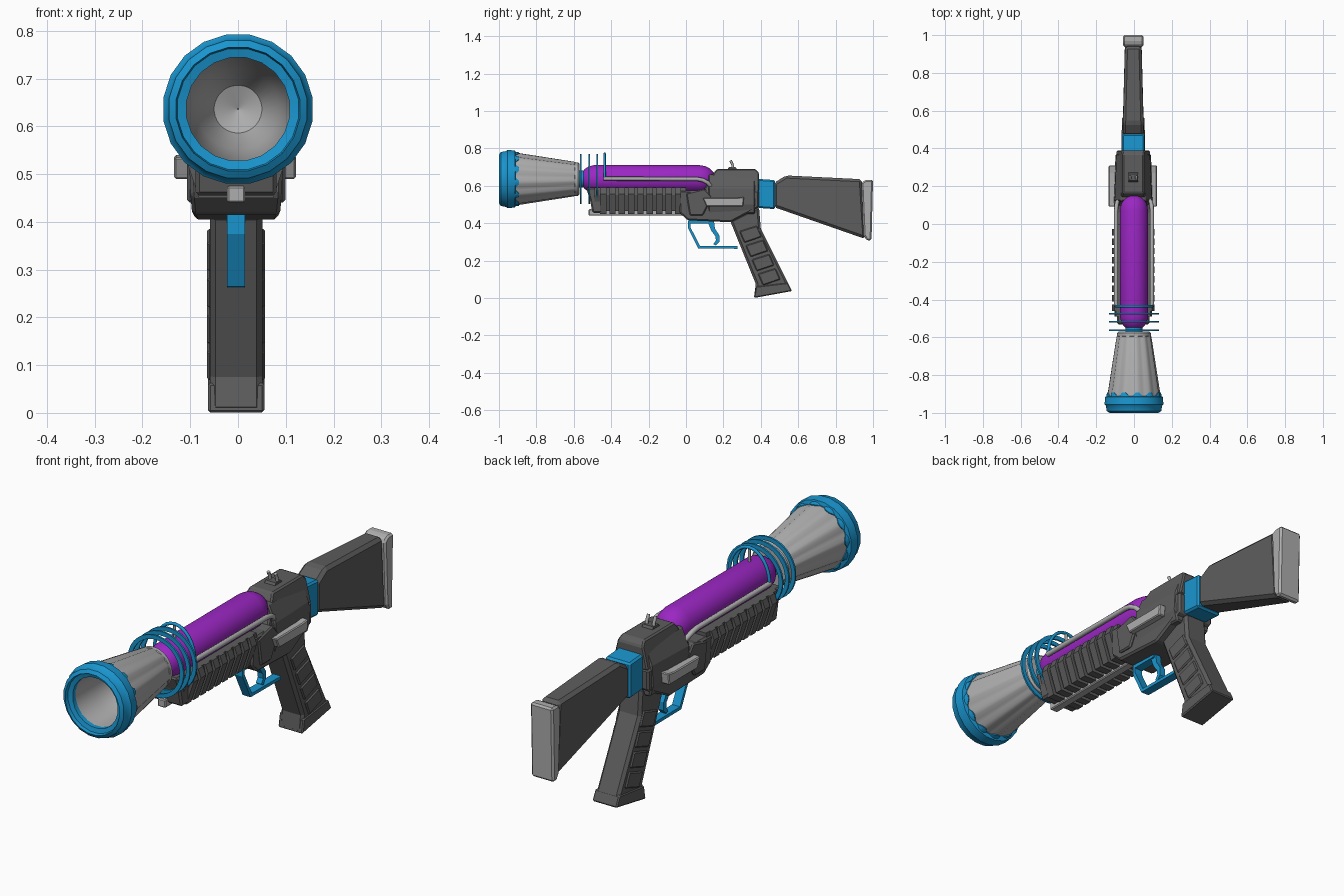
import bpy, bmesh, math

def material(name, col):
    m = bpy.data.materials.new(name)
    m.diffuse_color = (*col, 1)
    return m

BLUE = material("blue", (0.01, 0.30, 0.62))
PURPLE = material("purple", (0.33, 0.02, 0.55))
DARK = material("dark_grey", (0.11, 0.11, 0.11))
GREY = material("light_grey", (0.42, 0.42, 0.42))
AX = 0.636   # height of the barrel axis
CX = -0.004  # small sideways offset of the stock and grip

def finish(name, bm, mat, bevel=0, smooth=False):
    bmesh.ops.recalc_face_normals(bm, faces=bm.faces)
    me = bpy.data.meshes.new(name)
    bm.to_mesh(me)
    bm.free()
    ob = bpy.data.objects.new(name, me)
    bpy.context.collection.objects.link(ob)
    me.materials.append(mat)
    if bevel:
        b = ob.modifiers.new("bevel", 'BEVEL')
        b.width, b.segments, b.limit_method = bevel, 1, 'ANGLE'
    if smooth:
        bpy.context.view_layer.objects.active = ob
        ob.select_set(True)
        bpy.ops.object.shade_smooth_by_angle(angle=math.radians(35))
        ob.select_set(False)
    return ob

def prism(name, pts, w, mat, bevel=0, x=CX):
    """Side outline (y, z[, half width]) extruded across x."""
    bm = bmesh.new()
    sides = [[bm.verts.new((x + s * (p[2] if len(p) > 2 else w), p[0], p[1])) for p in pts] for s in (-1, 1)]
    n = len(pts)
    for s in sides:
        bm.faces.new(s)
    for i in range(n):
        j = (i + 1) % n
        bm.faces.new((sides[0][i], sides[0][j], sides[1][j], sides[1][i]))
    return finish(name, bm, mat, bevel)

def section(name, half, y0, y1, mat, bevel=0, scale1=1):
    """Mirrored cross-section (x, z) swept from y0 to y1."""
    loop = half + [(-a, b) for a, b in reversed(half)]
    bm = bmesh.new()
    ends = [[bm.verts.new((CX + a * k, y, b)) for a, b in loop] for y, k in ((y0, 1), (y1, scale1))]
    for e in ends:
        bm.faces.new(e)
    for i in range(len(loop)):
        j = (i + 1) % len(loop)
        bm.faces.new((ends[0][i], ends[0][j], ends[1][j], ends[1][i]))
    return finish(name, bm, mat, bevel)

def lathe(name, prof, seg, mat, closed=False, mod=None, smooth=True):
    """Profile (y, r) turned round the barrel axis."""
    bm = bmesh.new()
    rows = []
    for y, r in prof:
        row = []
        for k in range(seg):
            yy, rr = mod(y, r, k) if mod else (y, r)
            a = 2 * math.pi * (k + 0.5) / seg
            row.append(bm.verts.new((rr * math.sin(a), yy, AX + rr * math.cos(a))))
        rows.append(row)
    pairs = list(zip(rows, rows[1:])) + ([(rows[-1], rows[0])] if closed else [])
    for a, b in pairs:
        for k in range(seg):
            j = (k + 1) % seg
            bm.faces.new((a[k], a[j], b[j], b[k]))
    return finish(name, bm, mat, 0, smooth)

def tube(name, pts, r, mat):
    cu = bpy.data.curves.new(name, 'CURVE')
    cu.dimensions, cu.bevel_depth, cu.bevel_resolution, cu.use_fill_caps = '3D', r, 2, True
    sp = cu.splines.new('POLY')
    sp.points.add(len(pts) - 1)
    for p, c in zip(sp.points, pts):
        p.co = (*c, 1)
    ob = bpy.data.objects.new(name, cu)
    bpy.context.collection.objects.link(ob)
    cu.materials.append(mat)

# Flared muzzle: fluted bell, stepped blue cuff, rim and bore
def flute(y, r, k):
    return y, r * (1.0 if k % 4 < 2 else 0.95)

def cuff(y, r, k):
    raised = k % 4 < 2
    return (y + (0.0 if raised or y < -0.9 else -0.018)), r * (1.0 if raised else 0.96)

lathe("bell", [(-0.585, 0.087), (-0.60, 0.093), (-0.92, 0.143)], 48, GREY, mod=flute)
lathe("bell_cuff", [(-0.892, 0.136), (-0.892, 0.143), (-0.925, 0.149)], 48, BLUE, mod=cuff)
lathe("muzzle_rim", [(-0.91, 0.135), (-0.915, 0.154), (-0.955, 0.158), (-0.962, 0.151), (-0.99, 0.146),
                     (-1.0, 0.131), (-0.985, 0.128), (-0.98, 0.109), (-0.96, 0.109)], 20, BLUE)
lathe("bore", [(-0.975, 0.110), (-0.85, 0.104), (-0.72, 0.085), (-0.65, 0.05), (-0.63, 0.001)], 32, GREY)
lathe("bell_collar", [(-0.60, 0.02), (-0.60, 0.084), (-0.593, 0.09), (-0.578, 0.09), (-0.57, 0.083),
                      (-0.57, 0.02)], 32, GREY)
lathe("neck", [(-0.58, 0.045), (-0.54, 0.045)], 24, BLUE)

# Energy barrel
lathe("barrel", [(-0.553, 0.002), (-0.55, 0.043), (-0.54, 0.055), (-0.52, 0.068), (-0.49, 0.075), (0.07, 0.075),
                 (0.105, 0.069), (0.13, 0.055), (0.15, 0.032), (0.155, 0.002)], 28, PURPLE)

# Coil rings and the arch joining the two pipes
for i, y in enumerate((-0.562, -0.518, -0.474)):
    lathe(f"coil_ring_{i + 1}", [(y - 0.004, 0.134), (y + 0.004, 0.134), (y + 0.004, 0.116), (y - 0.004, 0.116)],
          32, BLUE, closed=True)
arch = [(0.097 * math.cos(a), -0.435, AX + 0.135 * math.sin(a)) for a in [math.pi * t / 16 for t in range(17)]]
tube("pipe_arch", arch, 0.007, BLUE)
tube("front_sight", [(0, -0.435, 0.70), (0, -0.435, 0.765)], 0.006, GREY)

# Side pipes curving into the receiver
for s, side in ((-1, "left"), (1, "right")):
    tube(f"{side}_pipe", [(s * 0.095, -0.44, 0.638), (s * 0.095, 0.06, 0.636), (s * 0.094, 0.09, 0.630),
                          (s * 0.090, 0.115, 0.617), (s * 0.080, 0.13, 0.60), (s * 0.065, 0.14, 0.585)], 0.011, GREY)

# Ribbed handguard
section("handguard", [(0.092, 0.59), (0.098, 0.55), (0.066, 0.465)], -0.49, 0.0, DARK)
prism("handguard_nose", [(-0.535, 0.59), (-0.45, 0.59), (-0.45, 0.455), (-0.50, 0.455), (-0.515, 0.53)], 0.085, DARK, 0.008)
for i in range(9):
    y = -0.46 + i * 0.05
    section(f"handguard_rib_{i + 1}", [(0.100, 0.59), (0.113, 0.555), (0.078, 0.45)], y, y + 0.034, DARK)
prism("under_rod", [(-0.52, 0.475), (0.0, 0.475), (0.0, 0.44), (-0.52, 0.44)], 0.019, GREY, 0.004)

# Receiver: lower body, shoulders and top cover
prism("receiver_lower", [(-0.035, 0.575, 0.10), (0.39, 0.575, 0.088), (0.39, 0.485, 0.088), (0.24, 0.405, 0.088),
                         (0.01, 0.415, 0.092), (-0.035, 0.455, 0.096)], 0.09, DARK, 0.008)
section("receiver_shoulder", [(0.065, 0.66), (0.098, 0.585), (0.104, 0.50), (0.09, 0.45)], 0.12, 0.37, DARK, 0.006, 0.9)
prism("receiver_top", [(0.09, 0.57, 0.085), (0.15, 0.67, 0.062), (0.165, 0.69, 0.055), (0.37, 0.69, 0.055),
                       (0.39, 0.67, 0.062), (0.39, 0.57, 0.085)], 0.07, DARK, 0.006)
prism("receiver_cheek", [(0.0, 0.56), (0.10, 0.585), (0.14, 0.54), (0.09, 0.44), (0.02, 0.44)], 0.103, DARK, 0.006)

# Side levers
for s, out, side in ((-1, 0.016, "left"), (1, 0.009, "right")):
    prism(f"{side}_lever", [(0.09, 0.535), (0.27, 0.535), (0.31, 0.54), (0.305, 0.49), (0.11, 0.49)],
          out + 0.007, GREY, 0.004, x=s * (0.098 + out * 0.8))

# Rear sight posts
for s in (-1, 1):
    tube(f"rear_sight_post_{'left' if s < 0 else 'right'}",
         [(CX + s * 0.017, 0.25, 0.68), (CX + s * 0.017, 0.25, 0.71), (CX + s * 0.017, 0.238, 0.735)], 0.007, GREY)
prism("rear_sight_base", [(0.22, 0.685), (0.275, 0.685), (0.265, 0.70), (0.23, 0.70)], 0.025, DARK)

# Stock, its blue collar and butt plate
prism("stock_collar", [(0.38, 0.637), (0.477, 0.63), (0.477, 0.475), (0.38, 0.482)], 0.06, BLUE, 0.008)
prism("stock", [(0.47, 0.615, 0.056), (0.535, 0.655, 0.054), (0.94, 0.635, 0.044), (0.96, 0.315, 0.044),
                (0.51, 0.472, 0.056), (0.47, 0.485, 0.056)], 0.05, DARK, 0.014)
prism("butt_plate", [(0.938, 0.615), (0.96, 0.632), (1.0, 0.632), (0.992, 0.308), (0.966, 0.308), (0.95, 0.335)],
      0.054, GREY, 0.008)

# Raked grip with raised side panels
prism("grip", [(0.235, 0.415), (0.39, 0.49), (0.40, 0.37), (0.567, 0.037), (0.363, 0.0), (0.373, 0.075)],
      0.055, DARK, 0.012)
prism("grip_foot", [(0.374, 0.062), (0.545, 0.082), (0.567, 0.037), (0.363, 0.0)], 0.059, DARK, 0.005)
for i in range(4):
    y, z = 0.285 + i * 0.033, 0.357 - i * 0.076
    prism(f"grip_panel_{i + 1}", [(y, z), (y + 0.095, z + 0.03), (y + 0.121, z - 0.03), (y + 0.027, z - 0.062)],
          0.061, DARK, 0.005)

# Trigger guard and trigger
prism("trigger_guard", [(0.01, 0.415), (0.01, 0.375), (0.065, 0.265), (0.275, 0.263), (0.275, 0.277),
                        (0.074, 0.279), (0.024, 0.378), (0.024, 0.415)], 0.019, BLUE)
prism("trigger_mount", [(0.02, 0.415), (0.15, 0.415), (0.14, 0.398), (0.02, 0.398)], 0.02, BLUE)
prism("trigger", [(0.115, 0.41), (0.15, 0.41), (0.155, 0.37), (0.178, 0.335), (0.178, 0.30), (0.16, 0.28),
                  (0.147, 0.288), (0.16, 0.308), (0.157, 0.33), (0.135, 0.36)], 0.013, BLUE)
